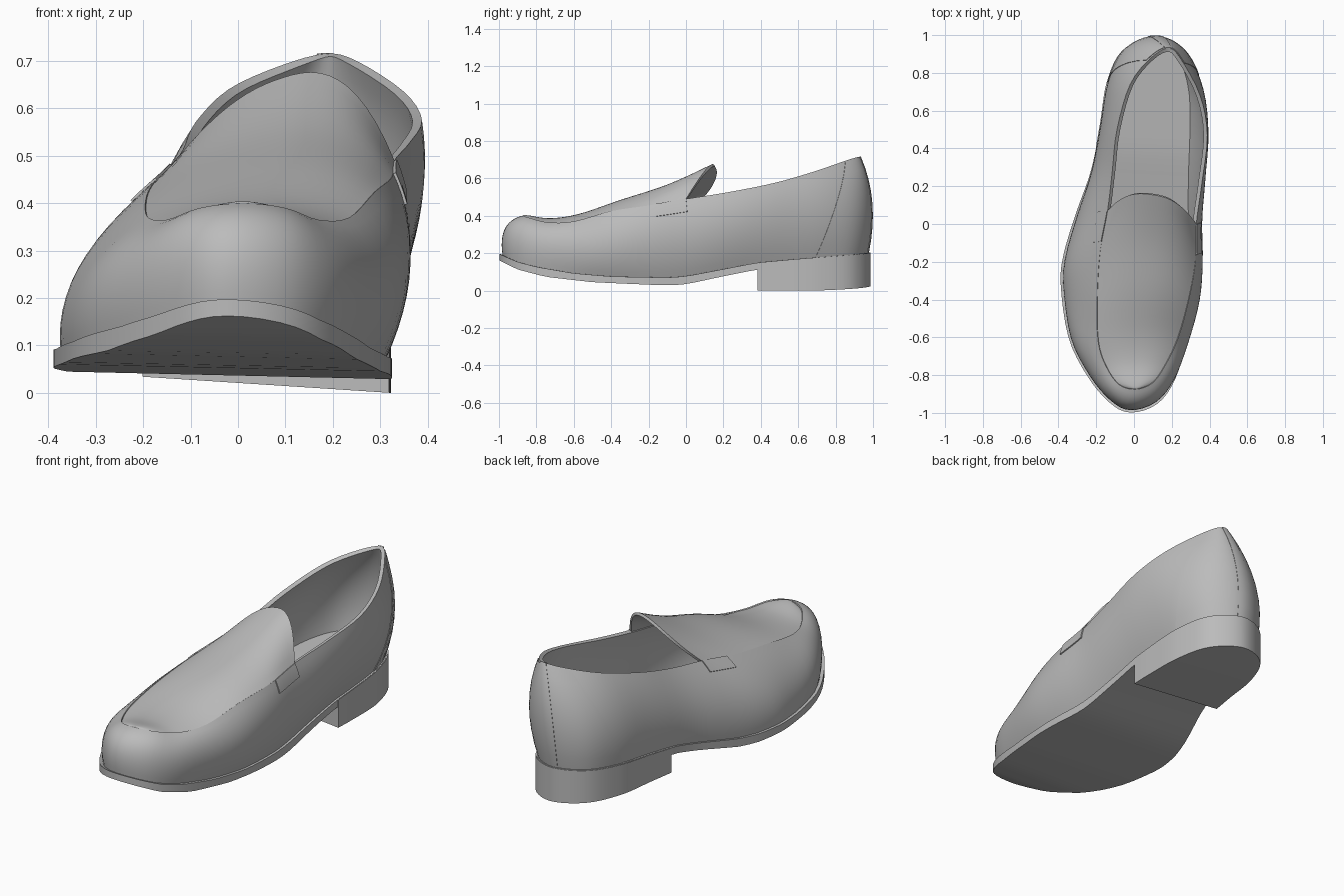
import bpy, bmesh, math
from mathutils import Vector

cube = bpy.data.objects.get("Cube")
if cube:
    bpy.data.objects.remove(cube, do_unlink=True)

grey = bpy.data.materials.new("grey leather")
grey.use_nodes = True
grey.diffuse_color = (0.5, 0.5, 0.5, 1)
grey.node_tree.nodes["Principled BSDF"].inputs["Base Color"].default_value = (0.5, 0.5, 0.5, 1)

# Stations around the shoe, toe -> left side -> heel -> right side:
# base x, base y, top x, top y, top z, outward bulge
STATIONS = [
    (-.02, -.98, .01, -.875, .40, .03), (.11, -.94, .1, -.84, .39, .03),
    (.2, -.82, .17, -.74, .365, .045), (.26, -.62, .235, -.6, .37, .07),
    (.3, -.4, .29, -.4, .425, .1), (.31, -.2, .325, -.2, .455, .1),
    (.3, .02, .33, 0, .49, .105), (.3, .25, .36, .22, .525, .115),
    (.308, .5, .388, .47, .575, .11), (.3, .72, .35, .68, .635, .105),
    (.24, .89, .25, .87, .70, .085), (.1, .972, .185, .93, .715, .06),
    (-.05, .91, .09, .88, .69, .045), (-.13, .75, -.02, .74, .64, .04),
    (-.168, .52, -.09, .5, .57, .04), (-.215, .28, -.115, .28, .515, .04),
    (-.295, .05, -.14, .07, .48, .03), (-.36, -.17, -.18, -.15, .44, .025),
    (-.372, -.33, -.195, -.4, .405, .02), (-.33, -.6, -.19, -.62, .37, .03),
    (-.23, -.8, -.15, -.75, .365, .03), (-.12, -.93, -.08, -.85, .39, .03)]
N = len(STATIONS)
HALF = N // 2
OPENING = 6      # station where the foot opening begins

# Height of the sole's upper and lower faces along the shoe
SOLE_TOP = [(-1, .19), (-.9, .15), (-.8, .125), (-.6, .092), (-.4, .076), (-.1, .07),
            (0, .077), (.2, .115), (.38, .15), (.6, .17), (1, .2)]
SOLE_LOW = [(-1, .155), (-.9, .11), (-.75, .072), (-.5, .045), (-.1, .028),
            (0, .034), (.2, .077), (.38, .113), (1, .15)]


def profile(points, y):
    y = min(max(y, points[0][0]), points[-1][0])
    for (a, za), (b, zb) in zip(points, points[1:]):
        if y <= b:
            return za + (zb - za) * (y - a) / (b - a)


def sole_top(x, y):
    return profile(SOLE_TOP, y) + .025 * (.3 - x)


def sole_low(x, y):
    return profile(SOLE_LOW, y) + .025 * (.3 - x)


def heel_low(x, y):
    return .065 * (.32 - x) + .03 * max(0, y - .7)


def station(t):
    """Smooth closed interpolation of the stations."""
    i = math.floor(t)
    f = t - i
    p, q, r, s = (STATIONS[(i + k) % N] for k in (-1, 0, 1, 2))
    return [b + .5 * f * (c - a + f * (2 * a - 5 * b + 4 * c - d + f * (3 * (b - c) + d - a)))
            for a, b, c, d in zip(p, q, r, s)]


def outward(t):
    a, b = station(t - .05), station(t + .05)
    return Vector((b[1] - a[1], a[0] - b[0], 0)).normalized()


def upper_point(t, v):
    """Point on the upper: v = 0 at the sole, 1 at the opening or apron seam."""
    bx, by, tx, ty, tz, bulge = station(t)
    base = Vector((bx, by, sole_top(bx, by) - .005))
    top = Vector((tx, ty, tz))
    ctrl = base + outward(t) * bulge
    rise = .55 + .3 * min(1, max(0, (-.5 - by) / .4))
    ctrl.z = base.z + rise * (tz - base.z)
    return base * (1 - v) ** 2 + ctrl * 2 * v * (1 - v) + top * v * v


def make(name, verts, faces, thickness=0, offset=-1, closed=False):
    mesh = bpy.data.meshes.new(name)
    mesh.from_pydata(verts, [], faces)
    bm = bmesh.new()
    bm.from_mesh(mesh)
    bmesh.ops.remove_doubles(bm, verts=bm.verts, dist=.0005)
    if closed:
        bmesh.ops.recalc_face_normals(bm, faces=bm.faces)
    bm.to_mesh(mesh)
    bm.free()
    mesh.materials.append(grey)
    obj = bpy.data.objects.new(name, mesh)
    bpy.context.collection.objects.link(obj)
    bpy.ops.object.select_all(action='DESELECT')
    obj.select_set(True)
    bpy.context.view_layer.objects.active = obj
    if thickness:
        mod = obj.modifiers.new("thickness", 'SOLIDIFY')
        mod.thickness = thickness
        mod.offset = offset
        bpy.ops.object.modifier_apply(modifier=mod.name)
    bpy.ops.object.shade_smooth_by_angle(angle=math.radians(35))


def grid(name, func, nu, nv, **kw):
    """Surface from func(a, b) with a and b running 0..1."""
    verts = [func(i / nu, j / nv) for j in range(nv + 1) for i in range(nu + 1)]
    w = nu + 1
    faces = [(j * w + i, j * w + i + 1, (j + 1) * w + i + 1, (j + 1) * w + i)
             for j in range(nv) for i in range(nu)]
    make(name, verts, faces, **kw)


def slab(name, start, margin, top, low, pairs=44):
    """Solid following the sole outline from station start round the heel."""
    n = 2 * pairs
    ring = []
    for i in range(n):
        t = start + (N - 2 * start) * i / (n - 1)
        bx, by = station(t)[:2]
        ring.append(Vector((bx, by, 0)) + outward(t) * margin(by))
    verts = [(p.x, p.y, f(p.x, p.y)) for f in (top, low) for p in ring]
    # Side walls, skipping the closing wall where the outline already meets
    walls = n if start else n - 1
    faces = [(i, (i + 1) % n, n + (i + 1) % n, n + i) for i in range(walls)]
    # Top and bottom as strips joining opposite sides
    for k in (0, n):
        faces += [(k + i, k + i + 1, k + n - 2 - i, k + n - 1 - i) for i in range(pairs - 1)]
    make(name, verts, faces, closed=True)


def patch(name, left, right, v0, v1, thickness, slant=0):
    """Thin panel lying on the upper between two stations."""
    def point(a, b):
        v = v0 + (v1 - v0) * b
        lo, hi = left + slant * b, right - slant * b
        return upper_point(lo + (hi - lo) * a, v)
    grid(name, point, 24, 8, thickness=thickness, offset=1)


# Upper, sole, insole and heel block
grid("upper", lambda a, b: upper_point(a * N, b), 88, 12, thickness=.02)
slab("sole", 0, lambda y: .014 - .004 * y, sole_top, sole_low)
slab("insole", 0, lambda y: -.012, lambda x, y: sole_top(x, y) + .02, sole_top)
slab("heel_block", 7.53, lambda y: .014, lambda x, y: sole_top(x, y) - .002, heel_low)


# Apron over the instep, ending in a raised tongue
def apron_point(a, s):
    u = 2 * a - 1
    left = upper_point(s * OPENING, 1)
    right = upper_point(N - s * OPENING, 1)
    p = right.lerp(left, a)
    arch = .055 * math.sqrt(s) * (1 - s) + .18 * s ** 3
    p.y += .12 * s * s * (1 - abs(u) ** 2.6)
    p.z += arch * (1 - abs(u) ** 2.4) + .07 * s ** 3 * u * (1 - u * u) - .009 * (1 - s)
    return p


grid("apron", apron_point, 24, 30, thickness=.014)

# Side tabs, heel counter and back strip
patch("left_tab", 5.2, 6, .82, 1, .006)
patch("right_tab", N - 6, N - 5.25, .86, 1, .005)
patch("heel_counter", 8.85, N - 8.85, 0, .98, .003, slant=1.0)
patch("back_strip", HALF - .2, HALF + .2, 0, 1, .005)
